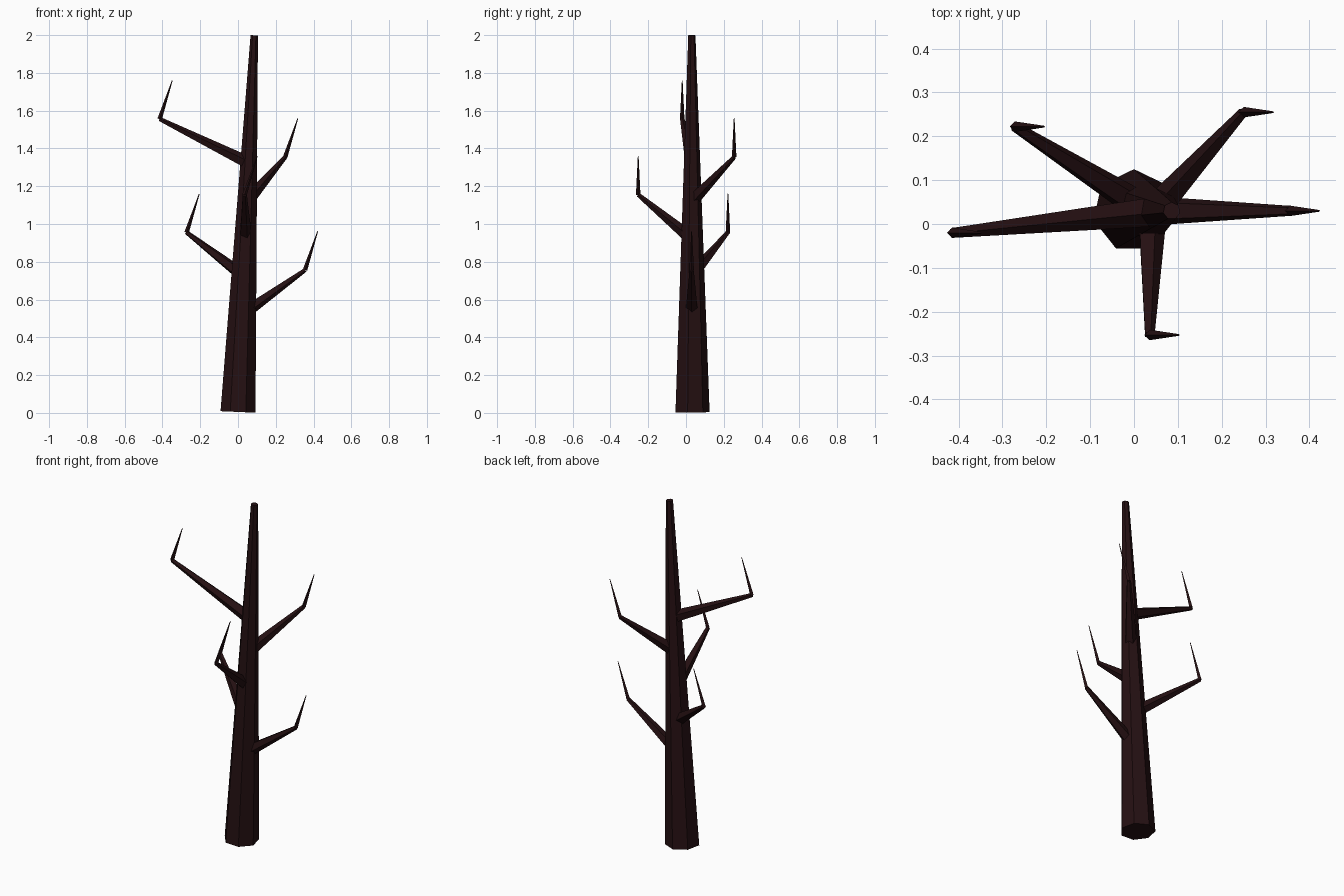
import bpy, bmesh, math
from mathutils import Vector, Matrix

if "Cube" in bpy.data.objects:
    bpy.data.objects.remove(bpy.data.objects["Cube"])

bark = bpy.data.materials.new("dark bark")
bark.diffuse_color = (0.018, 0.005, 0.006, 1)
bark.use_nodes = True
bark.node_tree.nodes["Principled BSDF"].inputs["Base Color"].default_value = bark.diffuse_color


def add_limb(bm, start, end, r1, r2, sides, spin=0.0):
    """Tapered straight limb between two points."""
    a, b = Vector(start), Vector(end)
    d = b - a
    turn = Vector((0, 0, 1)).rotation_difference(d).to_matrix().to_4x4()
    m = Matrix.Translation(a) @ turn @ Matrix.Rotation(spin, 4, 'Z')
    rings = []
    for r, z in ((r1, 0), (r2, d.length)):
        rings.append([bm.verts.new(m @ Vector((r * math.cos(t), r * math.sin(t), z)))
                      for t in (2 * math.pi * i / sides for i in range(sides))])
    for i in range(sides):
        j = (i + 1) % sides
        bm.faces.new((rings[0][i], rings[0][j], rings[1][j], rings[1][i]))
    bm.faces.new(rings[0][::-1])
    bm.faces.new(rings[1])


def finish(bm, name):
    me = bpy.data.meshes.new(name)
    bm.to_mesh(me)
    bm.free()
    me.materials.append(bark)
    bpy.context.collection.objects.link(bpy.data.objects.new(name, me))


# Leaning seven-sided trunk
base, top = Vector((0, 0.03, 0.005)), Vector((0.086, 0.03, 1.999))
bm = bmesh.new()
add_limb(bm, base, top, 0.095, 0.02, 7, math.pi / 2)
finish(bm, "trunk")

# Branches: height on the trunk axis, elbow position
branches = [
    (0.52, (0.355, 0.03, 0.757)),
    (0.72, (-0.272, 0.222, 0.955)),
    (0.92, (0.035, -0.253, 1.155)),
    (1.12, (0.25, 0.255, 1.355)),
    (1.32, (-0.415, -0.02, 1.555)),
]
for n, (z, elbow) in enumerate(branches, 1):
    root = base.lerp(top, z / 2)
    elbow = Vector(elbow)
    bm = bmesh.new()
    add_limb(bm, root, elbow, 0.036, 0.012, 5)
    finish(bm, f"branch_{n}")
    # Upturned twig at the end of the branch
    bm = bmesh.new()
    add_limb(bm, elbow, elbow + Vector((0.067, 0, 0.205)), 0.012, 0.002, 4)
    finish(bm, f"twig_{n}")
